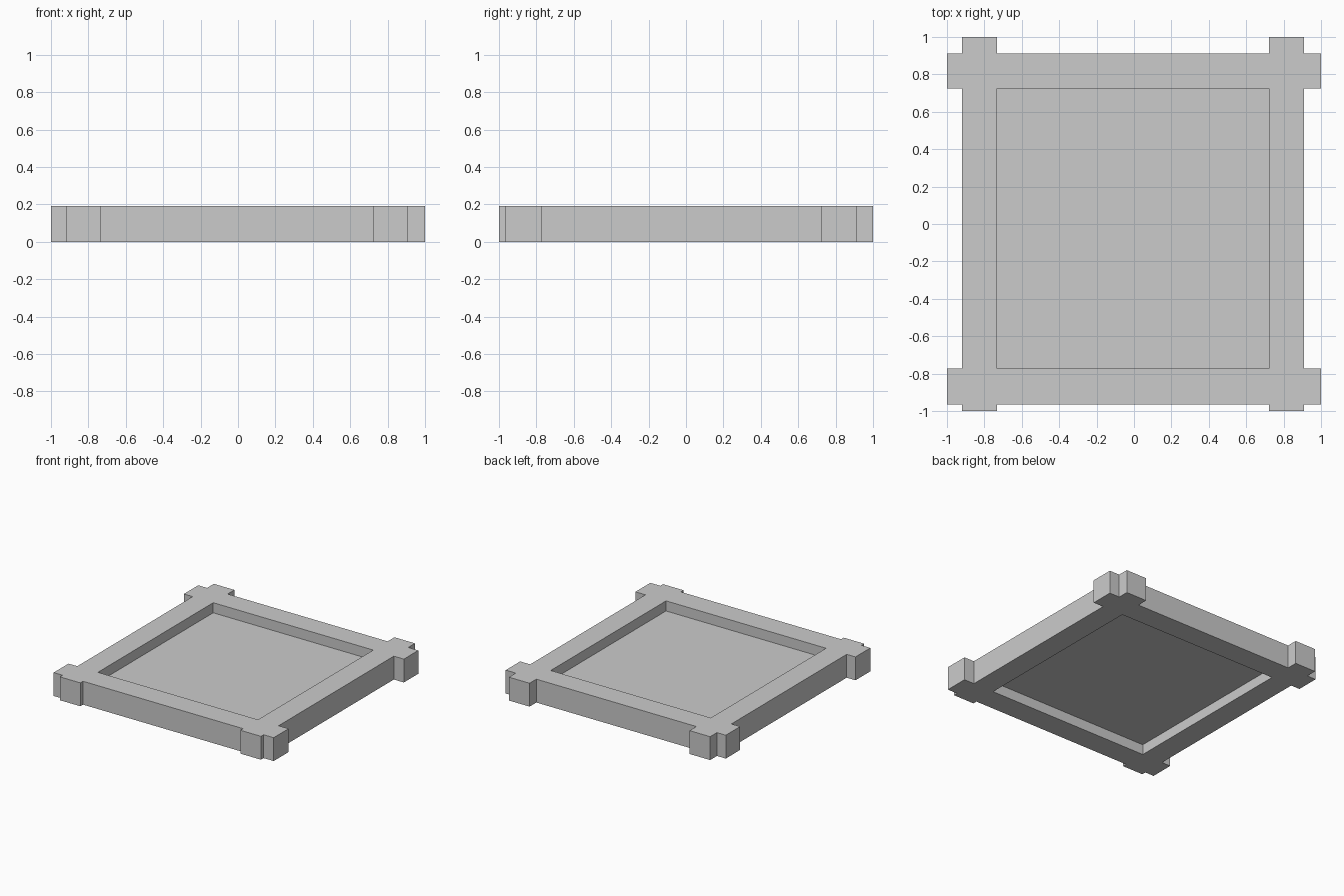
import bpy
import bmesh

HEIGHT = 0.192
PANEL_BOTTOM, PANEL_TOP = 0.083, 0.109

# Grid lines: beam end, outer edge, inner edge, then mirrored order
XS = [-1.0, -0.92, -0.733, 0.722, 0.909, 1.0]
YS = [-1.0, -0.965, -0.772, 0.725, 0.912, 1.0]
BEAM_CELLS = (1, 3)

if "Cube" in bpy.data.objects:
    bpy.data.objects.remove(bpy.data.objects["Cube"], do_unlink=True)

grey = bpy.data.materials.new("light_grey")
grey.use_nodes = True
COLOUR = (0.6, 0.6, 0.6, 1.0)
grey.diffuse_color = COLOUR
grey.node_tree.nodes["Principled BSDF"].inputs["Base Color"].default_value = COLOUR


def slab(name, cells, bottom, top):
    """Extrude the chosen grid cells into one clean solid."""
    bm = bmesh.new()
    for i, j in cells:
        corners = ((i, j), (i + 1, j), (i + 1, j + 1), (i, j + 1))
        bm.faces.new([bm.verts.new((XS[a], YS[b], bottom)) for a, b in corners])
    bmesh.ops.remove_doubles(bm, verts=bm.verts[:], dist=0.0001)
    grown = bmesh.ops.extrude_face_region(bm, geom=bm.faces[:], use_keep_orig=True)
    lifted = [v for v in grown["geom"] if isinstance(v, bmesh.types.BMVert)]
    bmesh.ops.translate(bm, verts=lifted, vec=(0, 0, top - bottom))
    bmesh.ops.recalc_face_normals(bm, faces=bm.faces[:])
    mesh = bpy.data.meshes.new(name)
    bm.to_mesh(mesh)
    bm.free()
    mesh.materials.append(grey)
    obj = bpy.data.objects.new(name, mesh)
    bpy.context.collection.objects.link(obj)
    return obj


# Four crossing beams with projecting ends
beams = [(i, j) for i in range(5) for j in range(5)
         if i in BEAM_CELLS or j in BEAM_CELLS]
slab("crossed_frame", beams, 0.0, HEIGHT)

# Thin panel recessed from both sides
slab("center_panel", [(2, 2)], PANEL_BOTTOM, PANEL_TOP)
